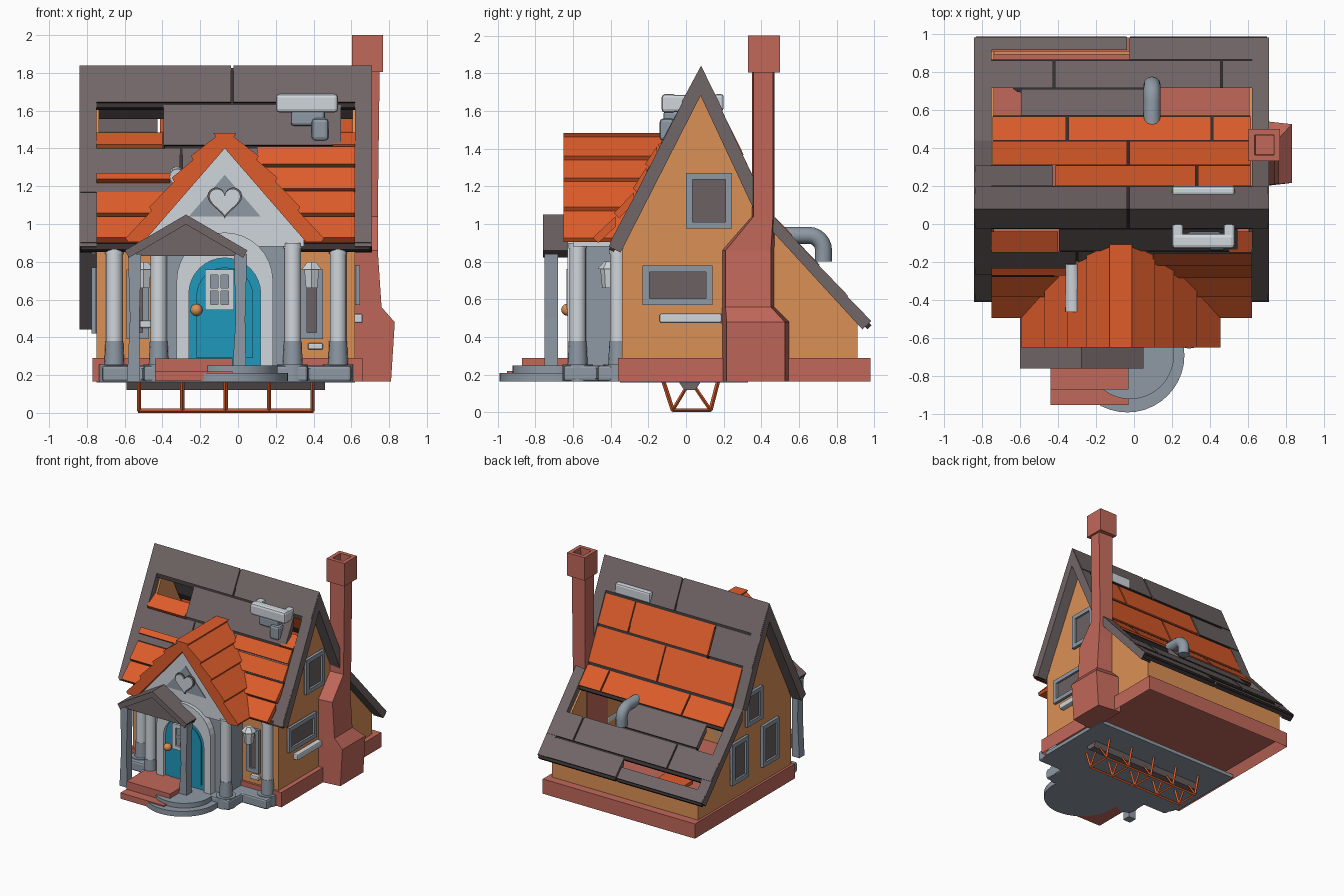
import bpy, bmesh, math
from mathutils import Vector

cube = bpy.data.objects.get("Cube")
if cube:
    bpy.data.objects.remove(cube, do_unlink=True)


def material(name, r, g, b):
    mat = bpy.data.materials.new(name)
    mat.use_nodes = True
    colour = [(c / 255) ** 2.2 for c in (r, g, b)] + [1]
    mat.diffuse_color = colour
    mat.node_tree.nodes["Principled BSDF"].inputs["Base Color"].default_value = colour
    return mat


PLASTER = material("orange_plaster", 218, 143, 86)
TILE = material("orange_tile", 222, 93, 47)
BRICK = material("red_brick", 192, 104, 91)
SLATE = material("grey_slate", 113, 102, 103)
DARK = material("dark_trim", 56, 50, 51)
PALE = material("pale_stone", 207, 213, 219)
STONE = material("blue_grey_stone", 141, 152, 163)
TEAL = material("teal_paint", 36, 151, 186)
GLASS = material("dull_glass", 106, 97, 98)


def finish(name, bm, *mats, smooth=False, bevel=0):
    bmesh.ops.recalc_face_normals(bm, faces=bm.faces)
    mesh = bpy.data.meshes.new(name)
    bm.to_mesh(mesh)
    bm.free()
    for mat in mats:
        mesh.materials.append(mat)
    if smooth:
        mesh.shade_smooth()
        mesh.set_sharp_from_angle(angle=math.radians(40))
    obj = bpy.data.objects.new(name, mesh)
    bpy.context.collection.objects.link(obj)
    if bevel:
        mod = obj.modifiers.new("soft_edges", "BEVEL")
        mod.width, mod.segments = bevel, 2
    return obj


def prism(name, axis, pts, a, b, mat, edge=None, edge_mat=None, bevel=0):
    """Extrude a flat profile along one axis to a fixed or per-point depth; one side may get a trim colour."""
    place = {"x": lambda p, d: (d, p[0], p[1]), "y": lambda p, d: (p[0], d, p[1]),
             "z": lambda p, d: (p[0], p[1], d)}[axis]
    bm = bmesh.new()
    low = [bm.verts.new(place(p, a)) for p in pts]
    high = [bm.verts.new(place(p, b(p) if callable(b) else b)) for p in pts]
    bm.faces.new(low)
    bm.faces.new(high[::-1])
    n = len(pts)
    for i in range(n):
        j = (i + 1) % n
        face = bm.faces.new((low[i], low[j], high[j], high[i]))
        face.material_index = int(i == edge)
    return finish(name, bm, mat, edge_mat or mat, bevel=bevel)


def box(name, x0, x1, y0, y1, z0, z1, mat, bevel=0):
    return prism(name, "z", [(x0, y0), (x1, y0), (x1, y1), (x0, y1)], z0, z1, mat, bevel=bevel)


def rod(name, p, q, r, mat, r2=None, sides=16):
    p, q = Vector(p), Vector(q)
    bm = bmesh.new()
    bmesh.ops.create_cone(bm, cap_ends=True, segments=sides, radius1=r,
                          radius2=r if r2 is None else r2, depth=(q - p).length)
    bm.transform((q - p).to_track_quat("Z", "Y").to_matrix().to_4x4())
    bmesh.ops.translate(bm, vec=(p + q) / 2, verts=bm.verts)
    return finish(name, bm, mat, smooth=sides > 6)


def plank(name, axis, top, low, a, b, mat, t=0.04, lift=0.0):
    """Sloping board, cut plumb at its top edge, with a dark low edge on slate."""
    top, low = Vector(top), Vector(low)
    d = (low - top).normalized()
    n = Vector((-d.y, d.x)) if d.x > 0 else Vector((d.y, -d.x))
    pts = [top, low + n * lift, low + n * (lift - t), top - Vector((0, t / n.y))]
    return prism(name, axis, pts, a, b, mat, 1, DARK if mat == SLATE else mat)


def row(name, top, low, xs, mat):
    """Row of boards over a dark underlay that shows in the seams."""
    top, low = Vector(top), Vector(low)
    for a, b in zip(xs, xs[1:]):
        plank(name, "x", top, top.lerp(low, 0.93), a + 0.006, b - 0.006, mat, 0.04, 0.005)
    down = Vector((0, 0.014))
    plank(name + "_underlay", "x", top - down, low - down, xs[0] + 0.01, xs[-1] - 0.01, DARK, 0.03)


# Brick base, hollow below
base = bmesh.new()
bmesh.ops.create_cube(base, size=1)
bmesh.ops.scale(base, vec=(1.43, 1.34, 0.125), verts=base.verts)
bmesh.ops.translate(base, vec=(-0.055, 0.31, 0.2275), verts=base.verts)
under = min(base.faces, key=lambda f: f.calc_center_median().z)
bmesh.ops.inset_region(base, faces=[under], thickness=0.05)
bmesh.ops.translate(base, vec=(0, 0, 0.08), verts=under.verts)
finish("brick_base", base, BRICK)
box("under_slab", -0.75, 0.62, -0.35, 0.33, 0.16, 0.19, STONE)

# Walls
gable = [(-0.34, 0.29), (0.91, 0.29), (0.91, 0.5), (0.44, 0.99), (0.08, 1.71), (-0.34, 0.86)]
prism("right_side_wall", "x", gable, -0.75, -0.735, PLASTER)
prism("left_side_wall", "x", gable, 0.605, 0.62, PLASTER)
box("front_wall", -0.74, 0.61, -0.34, -0.32, 0.29, 0.86, PLASTER)
box("back_wall", -0.74, 0.61, 0.89, 0.91, 0.29, 0.5, PLASTER)


# Main roof slopes
def front(z):
    return (0.08 - (1.84 - z) / 1.96, z)


def back(y):
    return (y, 1.84 - 2.14 * (y - 0.08)) if y < 0.44 else (y, 1.07 - 1.09 * (y - 0.44))


for a, b in ((-0.84, -0.75), (0.62, 0.71)):
    plank("front_rake", "x", front(1.84), front(0.88), a, b, SLATE, 0.07)
    plank("back_upper_rake", "x", back(0.08), back(0.44), a, b, SLATE, 0.07)
    plank("back_lower_rake", "x", back(0.44), back(0.98), a, b, SLATE, 0.06)
row("front_ridge_row", front(1.84), front(1.63), [-0.84, -0.03, 0.71], SLATE)
row("front_second_row", front(1.63), front(1.4), [-0.4, 0.55], SLATE)
row("front_third_row", front(1.4), front(1.15), [-0.84, -0.3, 0.62], SLATE)
row("front_eave_row", front(1.15), front(0.88), [-0.84, -0.1, 0.71], SLATE)
row("back_ridge_row", back(0.08), back(0.2), [-0.84, -0.03, 0.71], SLATE)
row("back_second_row", back(0.2), back(0.31), [-0.84, -0.42], SLATE)
row("back_patch_row", back(0.57), back(0.715), [-0.6, 0.13], SLATE)
row("back_fifth_row", back(0.715), back(0.865), [-0.84, -0.42, 0.46, 0.71], SLATE)
row("back_eave_row", back(0.865), back(0.985), [-0.03, 0.71], SLATE)
row("back_eave_strip", back(0.915), back(0.985), [-0.84, -0.03], SLATE)
row("back_tile_row", back(0.2), back(0.31), [-0.42, 0.33, 0.62], TILE)
row("back_tile_row", back(0.31), back(0.44), [-0.75, -0.03, 0.62], TILE)
row("back_tile_row", back(0.44), back(0.57), [-0.75, -0.35, 0.41, 0.62], TILE)

# Flared tile rows on the front slope, each lapping over the next
flare = [(-0.155, 1.41), (-0.21, 1.3), (-0.275, 1.17), (-0.375, 1.04), (-0.485, 0.91)]
spans = [(0.1, 0.62), (0.1, 0.62), (-0.75, 0.62), (-0.75, 0.62)]
for top, low, (a, b) in zip(flare, flare[1:], spans):
    plank("front_tile_row", "x", top, (low[0] - 0.008, low[1] + 0.018), a, b, TILE)
for a, b in ((-0.75, -0.4), (0.5, 0.62)):
    plank("upper_tile_row", "x", (-0.04, 1.485), (-0.15, 1.42), a, b, TILE)
plank("loose_tile", "x", (-0.23, 1.27), (-0.26, 1.23), -0.75, -0.36, TILE, 0.04, 0.012)

# Porch gable roof with stepped rows, trimmed to the main slope
CX = -0.07
steps = [(0.06, 1.482), (0.18, 1.36), (0.28, 1.245), (0.4, 1.09), (0.525, 0.925)]
half = []
for x, z in steps:
    half += [(x, z), (x - 0.012, z - 0.02)]
half += [(0.43, 0.905), (0, 1.4)]
outline = half + [(-x, z) for x, z in half[-2::-1]]
prism("porch_roof", "y", [(CX + x, z) for x, z in outline], -0.65,
      lambda p: front(p[1])[0] + 0.02, TILE)
rod("roof_stub_pipe", (-0.32, -0.46, 1.25), (-0.325, -0.21, 1.27), 0.042, PALE, 0.035)

# Porch gable wall with heart
tri = [(0.42, 0.88), (0.42, 0.96), (0, 1.42), (-0.42, 0.96), (-0.42, 0.88)]
prism("porch_gable", "y", [(CX + x, z) for x, z in tri], -0.6, -0.36, PALE)
prism("gable_inset", "y", [(CX - 0.19, 1.04), (CX + 0.19, 1.04), (CX, 1.26)], -0.606, -0.598, STONE)


def heart(size):
    angles = [math.tau * i / 32 for i in range(32)]
    return [(CX + size * math.sin(t) ** 3, 1.125 + size / 16 * (
        13 * math.cos(t) - 5 * math.cos(2 * t) - 2 * math.cos(3 * t) - math.cos(4 * t))) for t in angles]


prism("heart_border", "y", heart(0.092), -0.615, -0.6, GLASS)
prism("heart", "y", heart(0.083), -0.625, -0.6, PALE)

# Porch body, floor and round steps
box("porch_body", -0.42, 0.28, -0.57, -0.32, 0.25, 0.95, STONE)
floor = [(-0.72, -0.34), (-0.72, -0.47), (-0.5, -0.47), (-0.5, -0.65),
         (0.37, -0.65), (0.37, -0.47), (0.6, -0.47), (0.6, -0.34)]
prism("porch_floor", "z", floor, 0.165, 0.25, STONE, bevel=0.015)
rod("lower_round_step", (-0.035, -0.69, 0.165), (-0.035, -0.69, 0.21), 0.3, STONE, sides=40)
rod("upper_round_step", (-0.02, -0.69, 0.2), (-0.02, -0.69, 0.25), 0.23, STONE, sides=40)
box("lower_brick_step", -0.44, -0.03, -0.95, -0.6, 0.17, 0.22, BRICK)
box("upper_brick_step", -0.44, -0.03, -0.87, -0.56, 0.22, 0.288, BRICK)

# Columns
for dx, y, top in ((-0.585, -0.36, 0.87), (-0.35, -0.575, 0.9), (0.36, -0.575, 0.9), (0.6, -0.36, 0.87)):
    x = CX + dx
    rod("column_plinth", (x, y, 0.165), (x, y, 0.255), 0.08, STONE)
    rod("column_foot", (x, y, 0.25), (x, y, 0.38), 0.053, STONE, 0.047)
    rod("column_shaft", (x, y, 0.38), (x, y, top), 0.044, PALE)
    rod("column_cap", (x, y, top - 0.03), (x, y, top), 0.048, PALE)


# Arched door
def arch(half, spring, z0=0.25):
    curve = [(CX + half * math.cos(math.pi * i / 16), spring + half * math.sin(math.pi * i / 16))
             for i in range(17)]
    return [(CX + half, z0)] + curve + [(CX - half, z0)]


prism("door_surround", "y", arch(0.255, 0.7) + arch(0.19, 0.63)[::-1], -0.63, -0.56, PALE)
prism("door_leaf", "y", arch(0.195, 0.63), -0.6, -0.56, TEAL)
prism("door_panel", "y", arch(0.15, 0.62, 0.29), -0.608, -0.59, TEAL)
knob = bmesh.new()
bmesh.ops.create_uvsphere(knob, u_segments=16, v_segments=10, radius=0.032)
bmesh.ops.translate(knob, vec=(-0.22, -0.63, 0.545), verts=knob.verts)
finish("door_knob", knob, PLASTER, smooth=True)


# Windows
def window(name, axis, wall, out, u0, u1, z0, z1, frame=STONE, pane=GLASS, w=0.035):
    def piece(part, a, b, c, d, depth, mat):
        near, far = sorted((wall - out * 0.01, wall + out * depth))
        prism(name + part, axis, [(a, c), (b, c), (b, d), (a, d)], near, far, mat)
    piece("_pane", u0, u1, z0, z1, 0.008, pane)
    for a, b in ((u0, u0 + w), (u1 - w, u1)):
        piece("_jamb", a, b, z0, z1, 0.025, frame)
    for c, d in ((z0, z0 + w), (z1 - w, z1)):
        piece("_rail", u0, u1, c, d, 0.025, frame)
    return piece


window("upper_left_window", "x", 0.62, 1, 0, 0.245, 0.975, 1.27)
window("lower_left_window", "x", 0.62, 1, -0.23, 0.14, 0.57, 0.78)
window("upper_right_window", "x", -0.75, -1, 0.07, 0.28, 0.84, 1.12)
for y in (-0.04, 0.37):
    window("lower_right_window", "x", -0.75, -1, y - 0.11, y + 0.11, 0.42, 0.77)
window("front_window", "y", -0.34, -1, 0.33, 0.45, 0.39, 0.76)
window("front_window", "y", -0.34, -1, -0.59, -0.47, 0.39, 0.76)
bar = window("door_window", "y", -0.608, -1, -0.175, -0.02, 0.545, 0.76, PALE, STONE, 0.03)
bar("_post", -0.106, -0.09, 0.55, 0.75, 0.02, PALE)
bar("_cross", -0.17, -0.025, 0.645, 0.66, 0.02, PALE)
box("side_ledge", 0.6, 0.66, -0.14, 0.19, 0.475, 0.525, PALE, 0.01)
box("front_vent", 0.37, 0.45, -0.37, -0.33, 0.335, 0.37, PALE, 0.008)
box("front_ledge", -0.52, -0.46, -0.38, -0.33, 0.45, 0.49, PALE, 0.008)

# Lanterns
for x in (-0.5, 0.39):
    rod("lantern_glass", (x, -0.41, 0.66), (x, -0.41, 0.76), 0.035, PALE, 0.045, 6)
    rod("lantern_roof", (x, -0.41, 0.76), (x, -0.41, 0.8), 0.06, PALE, 0.025, 6)
    box("lantern_bracket", x - 0.015, x + 0.015, -0.41, -0.33, 0.69, 0.72, STONE)

# Crooked wooden canopy
for end in (-0.6, 0.05):
    plank("canopy_roof", "y", (-0.275, 1.05), (end, 0.86), -0.76, -0.48, SLATE, 0.045)
prism("canopy_gable", "y", [(-0.56, 0.83), (0.01, 0.83), (-0.275, 1.01)], -0.74, -0.7, SLATE)
for x, z in ((-0.55, 0.165), (0.01, 0.25)):
    prism("canopy_post", "y", [(x - 0.038, z), (x + 0.032, z), (x + 0.028, 0.5), (x + 0.038, 0.84),
                               (x - 0.032, 0.84), (x - 0.022, 0.5)], -0.75, -0.68, STONE)

# Chimney, narrowing away from the wall
stack = bmesh.new()
rings = [(0.6, 0.81, 0.19, 0.55, 0.165), (0.6, 0.83, 0.19, 0.55, 0.48), (0.6, 0.76, 0.19, 0.47, 0.56),
         (0.6, 0.74, 0.19, 0.47, 0.86), (0.62, 0.74, 0.35, 0.47, 1.04), (0.62, 0.75, 0.35, 0.47, 1.82)]
loops = [[stack.verts.new(p) for p in ((a, c, z), (b, c + (d - c) / 14, z), (b, d - (d - c) / 14, z), (a, d, z))]
         for a, b, c, d, z in rings]
for lo, hi in zip(loops, loops[1:]):
    for i in range(4):
        stack.faces.new((lo[i], lo[i - 1], hi[i - 1], hi[i]))
stack.faces.new(loops[0])
stack.faces.new(loops[-1])
finish("chimney_stack", stack, BRICK)
cap = bmesh.new()
bmesh.ops.create_cube(cap, size=1)
bmesh.ops.scale(cap, vec=(0.165, 0.17, 0.195), verts=cap.verts)
bmesh.ops.translate(cap, vec=(0.685, 0.415, 1.9025), verts=cap.verts)
mouth = max(cap.faces, key=lambda f: f.calc_center_median().z)
for rim in (0.045, 0.004):
    bmesh.ops.inset_region(cap, faces=[mouth], thickness=rim)
bmesh.ops.translate(cap, vec=(0, 0, -0.1), verts=mouth.verts)
finish("chimney_cap", cap, BRICK)

# Roof duct and bent back pipe
box("roof_duct", 0.2, 0.53, -0.13, -0.05, 1.59, 1.69, PALE, 0.02)
for x in (0.2, 0.47):
    box("duct_end", x, x + 0.06, -0.1, 0.01, 1.595, 1.685, PALE, 0.015)
box("back_duct", 0.2, 0.53, 0.15, 0.2, 1.6, 1.69, PALE, 0.015)
box("duct_neck", 0.28, 0.46, -0.12, 0.0, 1.52, 1.6, STONE, 0.015)
box("duct_outlet", 0.39, 0.48, -0.14, -0.06, 1.44, 1.56, STONE, 0.02)
pipe = bpy.data.curves.new("back_pipe", "CURVE")
pipe.dimensions, pipe.bevel_depth, pipe.use_fill_caps = "3D", 0.045, True
turn = [(0.65 + 0.08 * math.sin(t * math.pi / 12), 0.86 + 0.08 * math.cos(t * math.pi / 12)) for t in range(7)]
path = [(0.48, 0.94)] + turn + [(0.73, 0.8)]
line = pipe.splines.new("POLY")
line.points.add(len(path) - 1)
for point, (y, z) in zip(line.points, path):
    point.co = (0.095, y, z, 1)
pipe.materials.append(STONE)
bpy.context.collection.objects.link(bpy.data.objects.new("back_pipe", pipe))

# Hanging truss below
prism("truss_beam", "x", [(-0.04, 0.165), (0.08, 0.165), (0.05, 0.12), (-0.01, 0.12)], -0.59, 0.46, SLATE)
for y in (-0.07, 0.13):
    rod("truss_rail", (-0.53, y, 0.011), (0.4, y, 0.011), 0.011, TILE, sides=4)
for i in range(5):
    x = -0.525 + 0.23 * i
    rod("truss_cross", (x, -0.07, 0.012), (x, 0.13, 0.012), 0.01, TILE, sides=4)
    for foot, head, mid in ((-0.07, -0.12, 0), (0.13, 0.17, 0.05)):
        rod("truss_strut", (x, foot, 0.012), (x, head, 0.165), 0.011, TILE, sides=4)
        rod("truss_brace", (x, foot, 0.012), (x, mid, 0.13), 0.009, TILE, sides=4)

# Table and stools inside
box("table_top", -0.5, -0.25, 0.62, 0.84, 0.42, 0.45, TILE)
box("table_leg", -0.41, -0.34, 0.68, 0.78, 0.29, 0.42, TILE)
for x in (-0.59, -0.16):
    rod("stool", (x, 0.75, 0.29), (x, 0.75, 0.42), 0.06, DARK)
